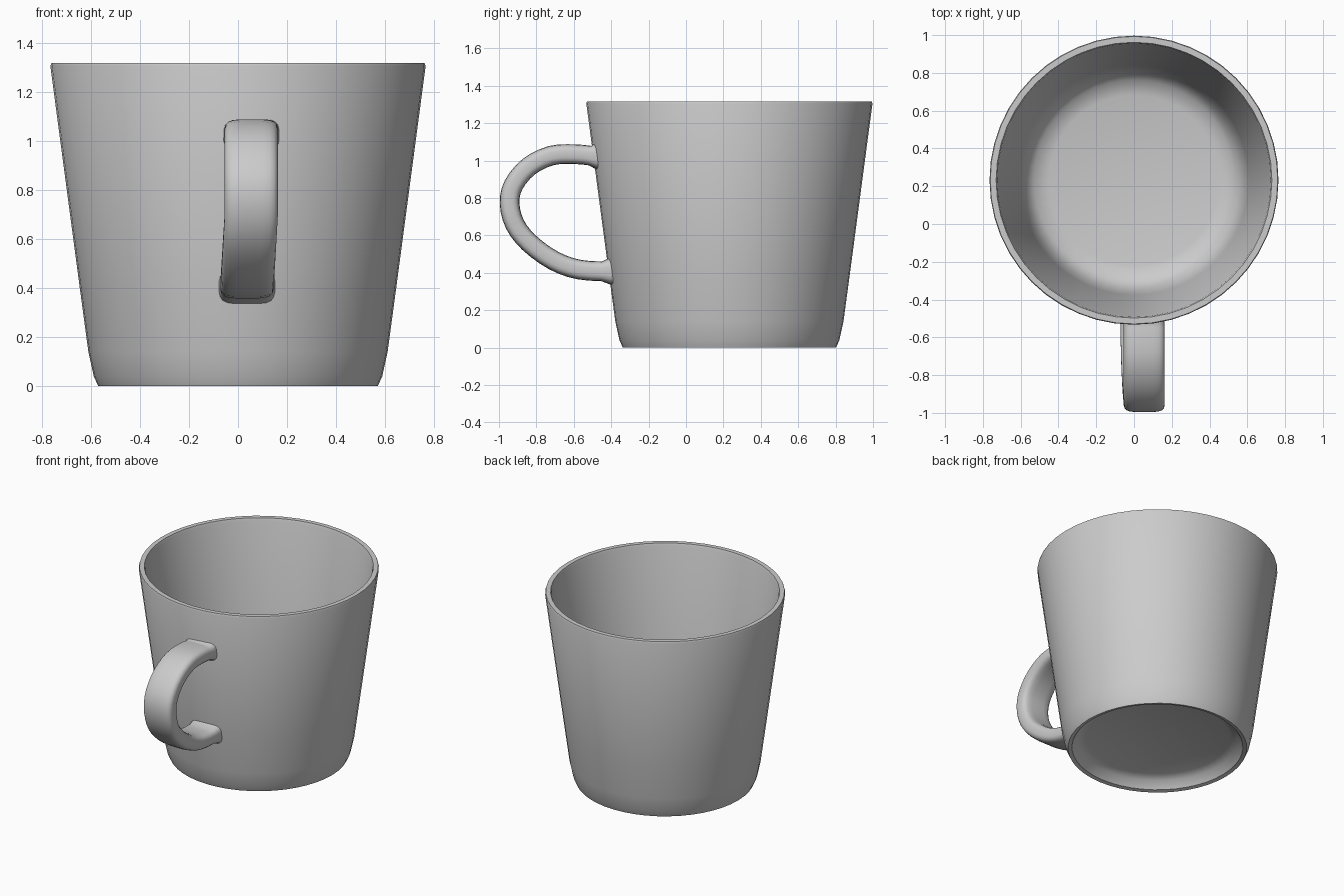
import bpy, bmesh, math
from mathutils import Vector

cube = bpy.data.objects.get("Cube")
if cube:
    bpy.data.objects.remove(cube, do_unlink=True)

grey = bpy.data.materials.new("plain grey")
grey.use_nodes = True
colour = (0.6, 0.6, 0.6, 1)
grey.diffuse_color = colour
grey.node_tree.nodes["Principled BSDF"].inputs["Base Color"].default_value = colour


def bridge(bm, a, b):
    """Join two rings of vertices with quads."""
    n = len(a)
    for i in range(n):
        j = (i + 1) % n
        bm.faces.new((a[i], a[j], b[j], b[i]))


def skin(name, sections, angle):
    """Build a capped, shaded grey object through a list of point rings."""
    bm = bmesh.new()
    rings = [[bm.verts.new(p) for p in section] for section in sections]
    for a, b in zip(rings, rings[1:]):
        bridge(bm, a, b)
    bm.faces.new(rings[0])
    bm.faces.new(rings[-1])
    bmesh.ops.recalc_face_normals(bm, faces=bm.faces)
    mesh = bpy.data.meshes.new(name)
    bm.to_mesh(mesh)
    bm.free()
    obj = bpy.data.objects.new(name, mesh)
    mesh.materials.append(grey)
    bpy.context.collection.objects.link(obj)
    bpy.ops.object.select_all(action="DESELECT")
    obj.select_set(True)
    bpy.context.view_layer.objects.active = obj
    bpy.ops.object.shade_smooth_by_angle(angle=math.radians(angle))


# Cup: profile (radius, height) from recessed base, up the outside, down the inside
CUP_Y = 0.232
SIDES = 48
profile = [(0.46, 0.075), (0.51, 0.055), (0.545, 0.006), (0.57, 0), (0.588, 0.04),
           (0.61, 0.14), (0.645, 0.40), (0.765, 1.305), (0.761, 1.317), (0.73, 1.317),
           (0.724, 1.30), (0.608, 0.40), (0.58, 0.20), (0.53, 0.135), (0.45, 0.115)]
skin("cup_body", [[(r * math.cos(math.tau * k / SIDES),
                    CUP_Y + r * math.sin(math.tau * k / SIDES), z)
                   for k in range(SIDES)] for r, z in profile], 40)


def smooth_path(points, steps):
    """Catmull-Rom curve through the points."""
    pts = [2 * points[0] - points[1]] + points + [2 * points[-1] - points[-2]]
    out = []
    for a, b, c, d in zip(pts, pts[1:], pts[2:], pts[3:]):
        for s in range(steps):
            t = s / steps
            out.append(0.5 * (2 * b + (c - a) * t + (2 * a - 5 * b + 4 * c - d) * t ** 2
                              + (3 * b - a - 3 * c + d) * t ** 3))
    return out + [points[-1]]


# Handle: rounded strap swept along a side-on path (y, z), leaning slightly sideways
path = smooth_path([Vector(p) for p in [
    (-0.475, 1.022), (-0.59, 1.034), (-0.72, 1.027), (-0.84, 0.968), (-0.922, 0.87),
    (-0.943, 0.77), (-0.915, 0.66), (-0.84, 0.562), (-0.71, 0.467), (-0.57, 0.417),
    (-0.39, 0.406)]], 3)
sections = []
last = len(path) - 1
for i, point in enumerate(path):
    tangent = (path[min(i + 1, last)] - path[max(i - 1, 0)]).normalized()
    across = Vector((1, 0, 0)).cross(Vector((0, *tangent)))
    centre = Vector((0.036 + 0.018 * min((point.y - 0.4) / 0.3, 1), *point))
    at_wall = i in (0, last)
    flare = 1.45 if at_wall else 1.0
    ring = []
    for k in range(20):
        t = math.tau * (k + 0.5) / 20
        c, s = math.cos(t), math.sin(t)
        # Superellipse section gives soft corners
        u = math.copysign(abs(c) ** 0.45, c) * (0.116 if at_wall else 0.109)
        v = math.copysign(abs(s) ** 0.6, s) * 0.053 * flare
        p = centre + Vector((u, 0, 0)) + across * v
        if at_wall:
            # Seat the end inside the thickness of the curved wall
            radius = 0.593 + 0.1326 * (p.z - 0.14)
            p.y = CUP_Y - math.sqrt(radius ** 2 - p.x ** 2)
        ring.append(p)
    sections.append(ring)
skin("handle", sections, 50)
